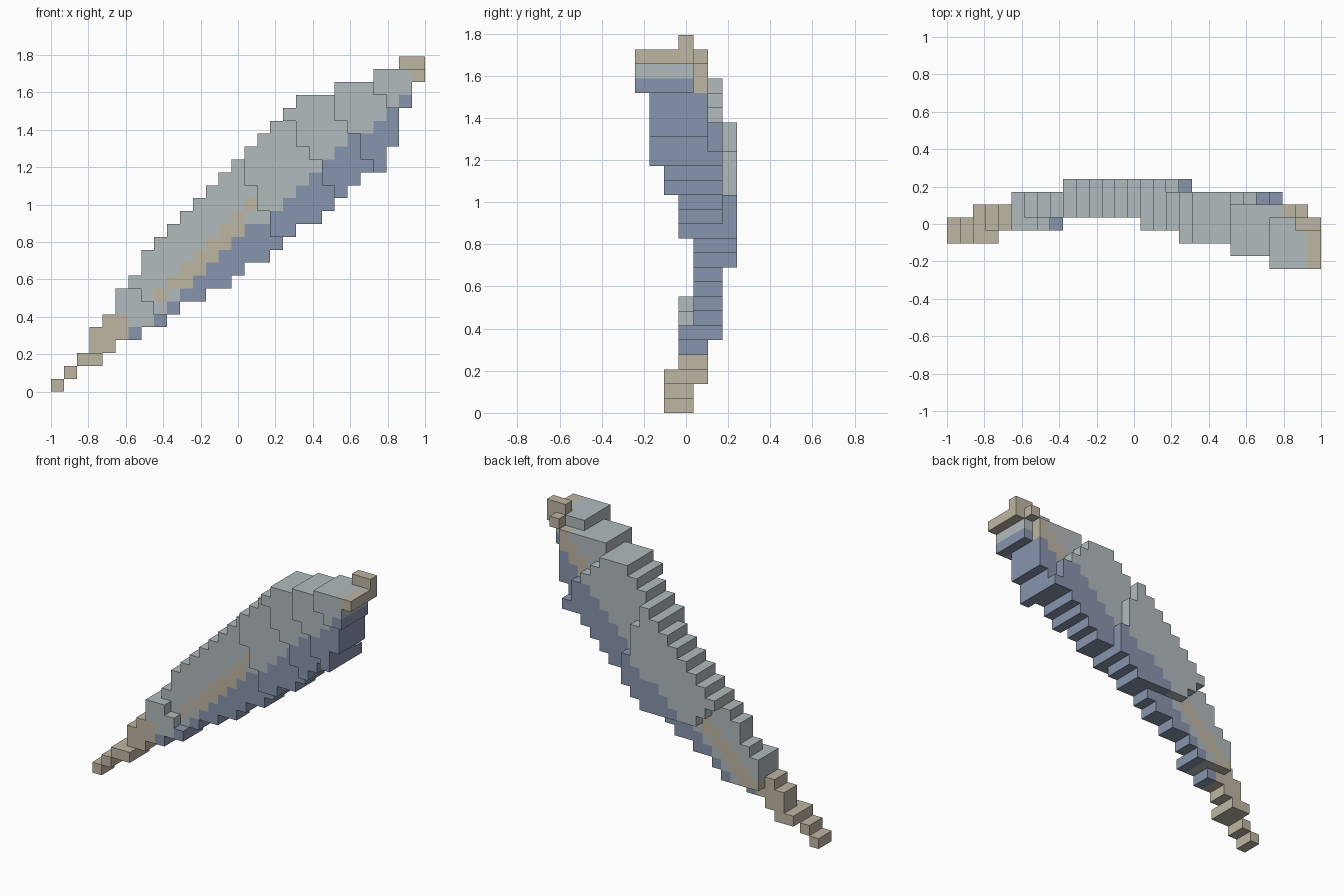
import bpy
import bmesh
from mathutils import Vector

cube = bpy.data.objects.get("Cube")
if cube:
    bpy.data.objects.remove(cube, do_unlink=True)

COLUMNS, DEPTH = 29, 7
CELL = 2 / COLUMNS

# Outline of the blade: lowest and highest cell edge of every column
bottoms = [0, 1, 2, 2, 3, 4, 4, 5, 5, 6, 7, 7, 8, 8, 9,
           10, 10, 11, 12, 13, 13, 14, 15, 16, 17, 17, 19, 22, 24]
tops = ([1, 2, 3, 5, 6, 8, 9] + list(range(11, 24))
        + [23, 23] + [24] * 3 + [25] * 2 + [26] * 2)
tops = tops[:COLUMNS]

# Each depth layer, front to back, keeps one slanted stretch of the outline
layers = [
    lambda i, k: i + k >= 48 and k < 25,
    lambda i, k: i + 0.55 * k >= 33.5 and k < 25,
    lambda i, k: i + k <= 5 or (i + 0.55 * k >= 29.4 and k < 25),
    lambda i, k: i + k <= 13 or i + 0.55 * k >= 23.5,
    lambda i, k: i > 1 and ((i + 0.8 * k <= 44.5 and k < 24) or (i, k) == (27, 24)),
    lambda i, k: i + k >= 10 and k >= 5 and i + 0.8 * k <= 39.3,
    lambda i, k: i + k >= 21 and k >= 10 and i + 0.45 * k <= 24.7,
]
GREY, BLUE, TAN = range(3)


def colour_of(i, j, k):
    """Tan tips and midrib, grey upper half, blue lower edge."""
    rise = k - i
    if i + 0.5 * k < 8 or i == 28 or (i == 27 and j == 3 and k >= 24):
        return TAN
    front_rib = j in (3, 4) and ((8 <= i <= 15 and rise == -1)
                                 or (10 <= i <= 14 and rise == -2))
    low_back_rib = j == 5 and 6 <= i <= 10 and rise in (0, -1)
    high_back_rib = j == 4 and i >= 23 and rise in (-4, -3)
    if front_rib or low_back_rib or high_back_rib or (i, j, k) == (19, 2, 17):
        return TAN
    return BLUE if k <= 0.88 * i - 1.2 else GREY


def material(name, rgb):
    mat = bpy.data.materials.new(name)
    mat.use_nodes = True
    mat.diffuse_color = (*rgb, 1)
    mat.node_tree.nodes["Principled BSDF"].inputs["Base Color"].default_value = (*rgb, 1)
    return mat


# Stack the cells
cells = {(i, j, k)
         for i in range(COLUMNS)
         for k in range(bottoms[i], tops[i])
         for j in range(DEPTH) if layers[j](i, k)}

# Skin the stack with its outward faces only
bm = bmesh.new()
corners = {}


def corner(point):
    key = tuple(round(c) for c in point)
    if key not in corners:
        x, y, z = key
        corners[key] = bm.verts.new((x * CELL - 1, (y - DEPTH / 2) * CELL, z * CELL))
    return corners[key]


for cell in sorted(cells):
    centre = Vector(cell) + Vector((0.5, 0.5, 0.5))
    for axis in range(3):
        for sign in (-1, 1):
            normal = Vector((0, 0, 0))
            normal[axis] = sign
            if tuple(round(a + b) for a, b in zip(cell, normal)) in cells:
                continue
            u = Vector((0, 0, 0))
            u[(axis + 1) % 3] = 0.5
            v = normal.cross(u)
            middle = centre + normal / 2
            face = bm.faces.new([corner(middle + offset)
                                 for offset in (-u - v, u - v, u + v, v - u)])
            face.material_index = colour_of(*cell)

mesh = bpy.data.meshes.new("curved_blade")
bm.to_mesh(mesh)
bm.free()
mesh.materials.append(material("pale_grey", (0.445, 0.497, 0.515)))
mesh.materials.append(material("slate_blue", (0.25, 0.30, 0.42)))
mesh.materials.append(material("tan", (0.515, 0.468, 0.366)))
blade = bpy.data.objects.new("curved_blade", mesh)
bpy.context.collection.objects.link(blade)
